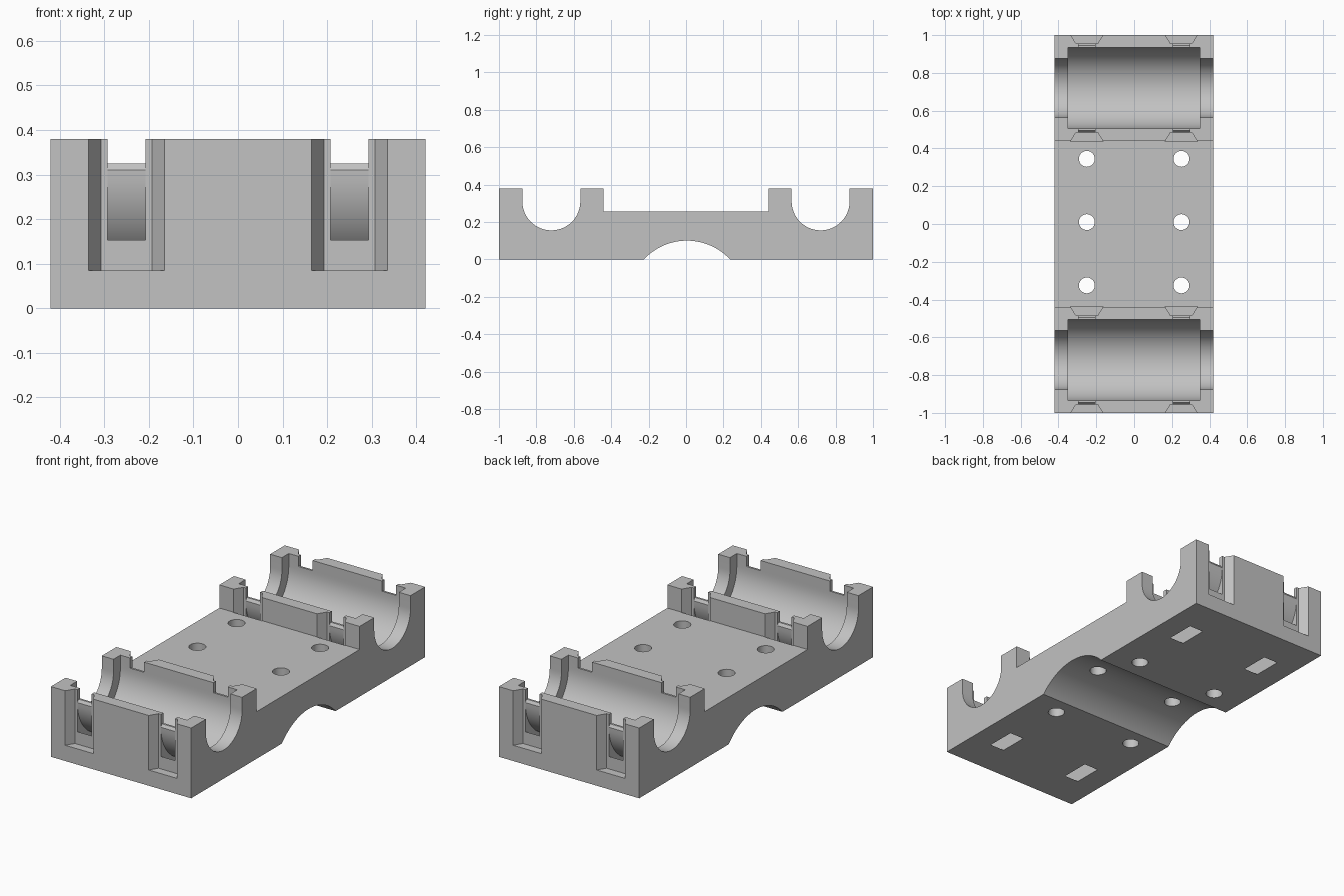
import bpy, bmesh, math
from mathutils import Vector

cube = bpy.data.objects.get("Cube")
if cube:
    bpy.data.objects.remove(cube, do_unlink=True)

grey = bpy.data.materials.new("plain grey")
grey.use_nodes = True
grey.diffuse_color = (0.54, 0.54, 0.54, 1)
grey.node_tree.nodes["Principled BSDF"].inputs["Base Color"].default_value = grey.diffuse_color

HALF_W, TOP, DECK = 0.42, 0.38, 0.255
SADDLE_Y, SADDLE_Z = 0.72, 0.31
SADDLE_HALF = 0.28
TIE_X = 0.25


def arc(cy, cz, r, start, end, n=32):
    """Points on a circle, angles in degrees."""
    angles = [math.radians(start + (end - start) * i / n) for i in range(n + 1)]
    return [(cy + r * math.cos(a), cz + r * math.sin(a)) for a in angles]


def prism(name, profile, place, depth):
    """Extrude a closed profile; place maps its 2D points into space."""
    bm = bmesh.new()
    face = bm.faces.new([bm.verts.new(place(u, v)) for u, v in profile])
    extruded = bmesh.ops.extrude_face_region(bm, geom=[face])["geom"]
    verts = [g for g in extruded if isinstance(g, bmesh.types.BMVert)]
    bmesh.ops.translate(bm, verts=verts, vec=Vector(depth))
    bmesh.ops.recalc_face_normals(bm, faces=bm.faces)
    mesh = bpy.data.meshes.new(name)
    bm.to_mesh(mesh)
    bm.free()
    mesh.materials.append(grey)
    obj = bpy.data.objects.new(name, mesh)
    bpy.context.collection.objects.link(obj)
    return obj


def along_x(name, profile, x, half, y=0):
    return prism(name, profile, lambda u, v: (x - half, y + u, v), (2 * half, 0, 0))


def along_z(name, profile, z0, z1):
    return prism(name, profile, lambda u, v: (u, v, z0), (0, 0, z1 - z0))


def cut(body, cutter):
    cutter.hide_render = True
    mod = body.modifiers.new("cut", "BOOLEAN")
    mod.operation, mod.solver, mod.object = "DIFFERENCE", "EXACT", cutter
    bpy.ops.object.select_all(action="DESELECT")
    bpy.context.view_layer.objects.active = body
    body.select_set(True)
    bpy.ops.object.modifier_apply(modifier=mod.name)
    bpy.data.objects.remove(cutter, do_unlink=True)


# Side profile: two saddles, a lower deck and an arch underneath
inner = SADDLE_Y - SADDLE_HALF
arch_r = 0.3145
sweep = math.degrees(math.asin(0.23 / arch_r))
side = [(-1, 0)] + arc(0.005, 0.1 - arch_r, arch_r, 90 + sweep, 90 - sweep)
side = [(y, max(z, 0)) for y, z in side]
side += [(1, 0), (1, TOP), (inner, TOP), (inner, DECK),
         (-inner, DECK), (-inner, TOP), (-1, TOP)]
body = along_x("bearing_mount", side, 0, HALF_W)


def channel(r):
    return [(-r, 0.5)] + arc(0, SADDLE_Z, r, 180, 360) + [(r, 0.5)]


# Cable tie slot: passes below a thin shell around the bearing seat
rim = [(0.2, 0.5), (0.2, 0.325), (0.225, 0.325), (0.235, 0.31)]
tie_slot = [(-0.25, 0.5)] + arc(0, 0.237, 0.25, 180, 360) + [(0.25, 0.5)]
tie_slot += rim + arc(0, SADDLE_Z, 0.235, 0, -180)[1:-1]
tie_slot += [(-y, z) for y, z in reversed(rim)]

for s in (-1, 1):
    y = s * SADDLE_Y
    cut(body, along_x("end_channel_cutter", channel(0.155), 0, 0.5, y))
    cut(body, along_x("bearing_seat_cutter", channel(0.214), 0, 0.35, y))
    for x in (-TIE_X, TIE_X):
        # Flared recesses in both walls of the saddle
        for d in (-1, 1):
            near, far = y + d * 0.235, y + d * 0.282
            flare = [(x - 0.057, near), (x + 0.057, near), (x + 0.086, far), (x - 0.086, far)]
            cut(body, along_z("recess_cutter", flare, 0.085, 0.5))
        cut(body, along_x("tie_slot_cutter", tie_slot, x, 0.043, y))

# Screw holes through the deck
for x in (-TIE_X, TIE_X):
    for y in (-0.325, 0.01, 0.345):
        cut(body, along_z("screw_hole_cutter", arc(x, y, 0.042, 0, 360)[:-1], -0.1, 0.5))

bpy.ops.object.shade_smooth_by_angle(angle=math.radians(25))
